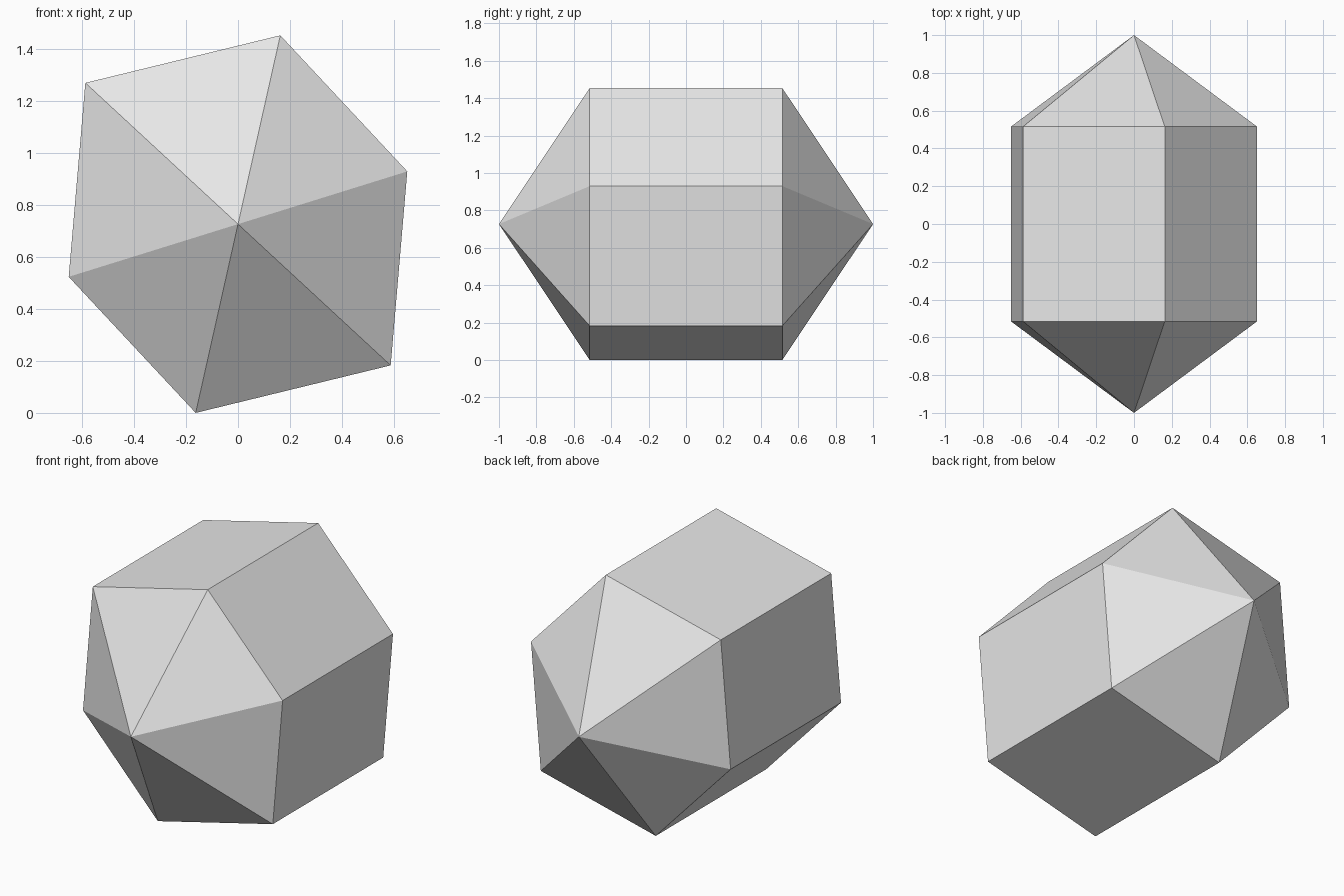
import bpy
import bmesh
from mathutils import Vector

cube = bpy.data.objects.get("Cube")
if cube:
    bpy.data.objects.remove(cube, do_unlink=True)

MID_Z = 0.727      # height of the long axis
HALF_BODY = 0.515  # half length of the straight prism
HALF_LEN = 1.0     # tip distance from the centre

# Half of the uneven hexagon (x, z about the axis); the rest is its point mirror
half = [(0.163, 0.727), (0.652, 0.203), (0.588, -0.544)]
profile = half + [(-x, -z) for x, z in half]


def make_material(name, color):
    mat = bpy.data.materials.new(name)
    mat.use_nodes = True
    mat.diffuse_color = color
    for node in mat.node_tree.nodes:
        if node.type == 'BSDF_PRINCIPLED':
            node.inputs["Base Color"].default_value = color
    return mat


# Six-sided crystal: prism body closed by a pointed cap at each end
bm = bmesh.new()
rings, tips = [], []
for side in (-1, 1):
    rings.append([bm.verts.new((x, side * HALF_BODY, MID_Z + z)) for x, z in profile])
    tips.append(bm.verts.new(Vector((0, side * HALF_LEN, MID_Z))))

front, back = rings
for i in range(len(profile)):
    j = (i + 1) % len(profile)
    bm.faces.new((front[i], front[j], back[j], back[i]))
    for ring, tip in zip(rings, tips):
        bm.faces.new((ring[i], ring[j], tip))
bmesh.ops.recalc_face_normals(bm, faces=bm.faces)

mesh = bpy.data.meshes.new("crystal")
bm.to_mesh(mesh)
bm.free()
mesh.materials.append(make_material("light grey", (0.8, 0.8, 0.8, 1)))
crystal = bpy.data.objects.new("crystal", mesh)
bpy.context.scene.collection.objects.link(crystal)
